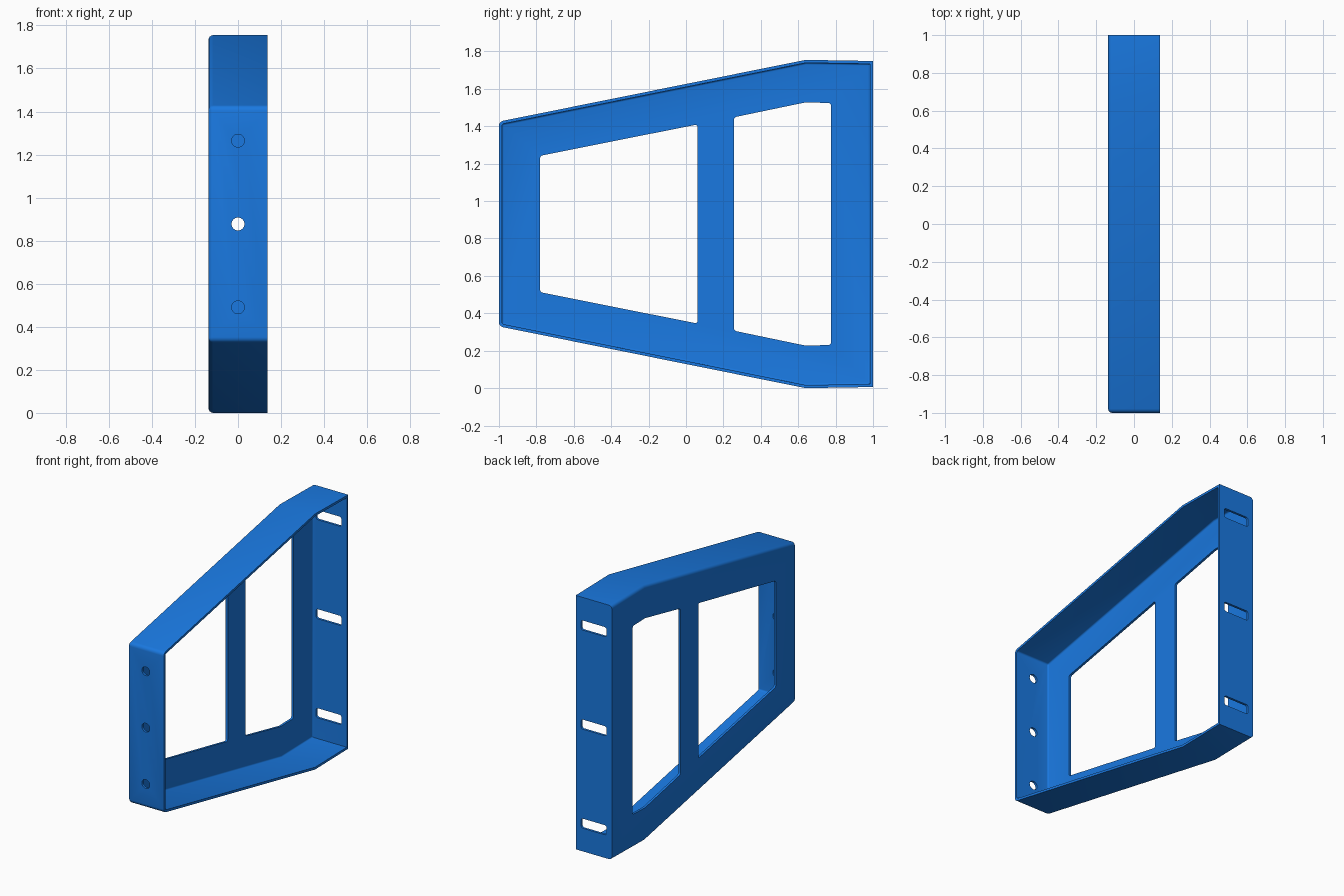
import bpy, bmesh, math
from mathutils import Vector, Matrix

if "Cube" in bpy.data.objects:
    bpy.data.objects.remove(bpy.data.objects["Cube"])

HALF_W = 0.137      # half width along x
T = 0.016           # sheet thickness
MID = 0.8775        # mirror height


def mirrored(half):
    """Close an upper half profile (y, z) by mirroring it about mid height."""
    return half + [(y, 2 * MID - z) for y, z in reversed(half)]


def inset(pts, d):
    """Offset a convex clockwise (y, z) outline inwards."""
    out, n = [], len(pts)
    for i in range(n):
        a, b, c = (Vector(pts[(i + k) % n]) for k in (-1, 0, 1))
        e1, e2 = (b - a).normalized(), (c - b).normalized()
        n1, n2 = Vector((e1.y, -e1.x)), Vector((e2.y, -e2.x))
        out.append(tuple(b + (n1 + n2) * d / (1 + n1.dot(n2))))
    return out


def prism(name, pts, x0, x1, pick, radius):
    """Extrude a (y, z) outline along x and round the edges chosen by pick."""
    bm = bmesh.new()
    face = bm.faces.new([bm.verts.new((x0, y, z)) for y, z in pts])
    ext = bmesh.ops.extrude_face_region(bm, geom=[face])["geom"]
    verts = [v for v in ext if isinstance(v, bmesh.types.BMVert)]
    bmesh.ops.translate(bm, verts=verts, vec=(x1 - x0, 0, 0))
    bmesh.ops.recalc_face_normals(bm, faces=bm.faces)
    edges = [e for e in bm.edges if pick(*(v.co for v in e.verts))]
    bmesh.ops.bevel(bm, geom=edges, offset=radius, segments=4,
                    profile=0.5, affect='EDGES')
    bmesh.ops.recalc_face_normals(bm, faces=bm.faces)
    me = bpy.data.meshes.new(name)
    bm.to_mesh(me)
    bm.free()
    ob = bpy.data.objects.new(name, me)
    bpy.context.collection.objects.link(ob)
    return ob


def cut(target, cutter):
    cutter.hide_render = True
    mod = target.modifiers.new("cut", 'BOOLEAN')
    mod.operation, mod.solver, mod.object = 'DIFFERENCE', 'EXACT', cutter
    bpy.context.view_layer.objects.active = target
    bpy.ops.object.modifier_apply(modifier=mod.name)
    bpy.data.objects.remove(cutter, do_unlink=True)


def along_x(a, b):
    return abs(a.x - b.x) > 0.01


def bends(a, b):
    """Folded edges: plate rim except the back, and the front corners."""
    if along_x(a, b):
        return a.y < -0.9
    return a.x < 0 and b.x < 0 and min(a.y, b.y) < 0.9


def all_bends(a, b):
    return a.y < -0.9 if along_x(a, b) else (a.x < 0 and b.x < 0)


# Folded sheet tray: side plate with flanges all round, open towards +x
outline = mirrored([(-1, 1.425), (0.64, 1.755), (1, 1.749)])
bracket = prism("bracket_frame", outline, -HALF_W, HALF_W, bends, 0.022)
cut(bracket, prism("hollow", inset(outline, T), -HALF_W + T, HALF_W + 0.1,
                   all_bends, 0.01))

# Two windows in the side plate, leaving an upright rib
windows = [mirrored([(-0.78, 1.242), (0.062, 1.41)]),
           mirrored([(0.256, 1.448), (0.64, 1.528), (0.775, 1.524)])]
for pts in windows:
    cut(bracket, prism("window", pts, -0.3, -0.08, along_x, 0.014))

for dz in (-1, 0, 1):
    # Round hole in the front flange
    bm = bmesh.new()
    bmesh.ops.create_cone(bm, cap_ends=True, segments=32, radius1=0.03,
                          radius2=0.03, depth=0.2,
                          matrix=Matrix.Translation((0, -1, MID + dz * 0.387))
                          @ Matrix.Rotation(math.pi / 2, 4, 'X'))
    me = bpy.data.meshes.new("hole")
    bm.to_mesh(me)
    bm.free()
    hole = bpy.data.objects.new("hole", me)
    bpy.context.collection.objects.link(hole)
    cut(bracket, hole)

    # Rounded slot in the back flange (outline turned to run along y)
    h = 0.033
    slot = prism("slot", [(-0.097, -h), (-0.097, h), (0.097, h), (0.097, -h)],
                 -0.1, 0.1, along_x, 0.015)
    slot.data.transform(Matrix.Translation((0, 1, MID + dz * 0.68))
                        @ Matrix.Rotation(math.pi / 2, 4, 'Z'))
    cut(bracket, slot)

# Blue paint and soft bends
paint = bpy.data.materials.new("blue_paint")
paint.diffuse_color = (0.01, 0.19, 0.75, 1)
paint.use_nodes = True
paint.node_tree.nodes["Principled BSDF"].inputs["Base Color"].default_value = paint.diffuse_color
bracket.data.materials.clear()
bracket.data.materials.append(paint)
bpy.ops.object.select_all(action='DESELECT')
bracket.select_set(True)
bpy.context.view_layer.objects.active = bracket
bpy.ops.object.shade_smooth_by_angle(angle=math.radians(30))
